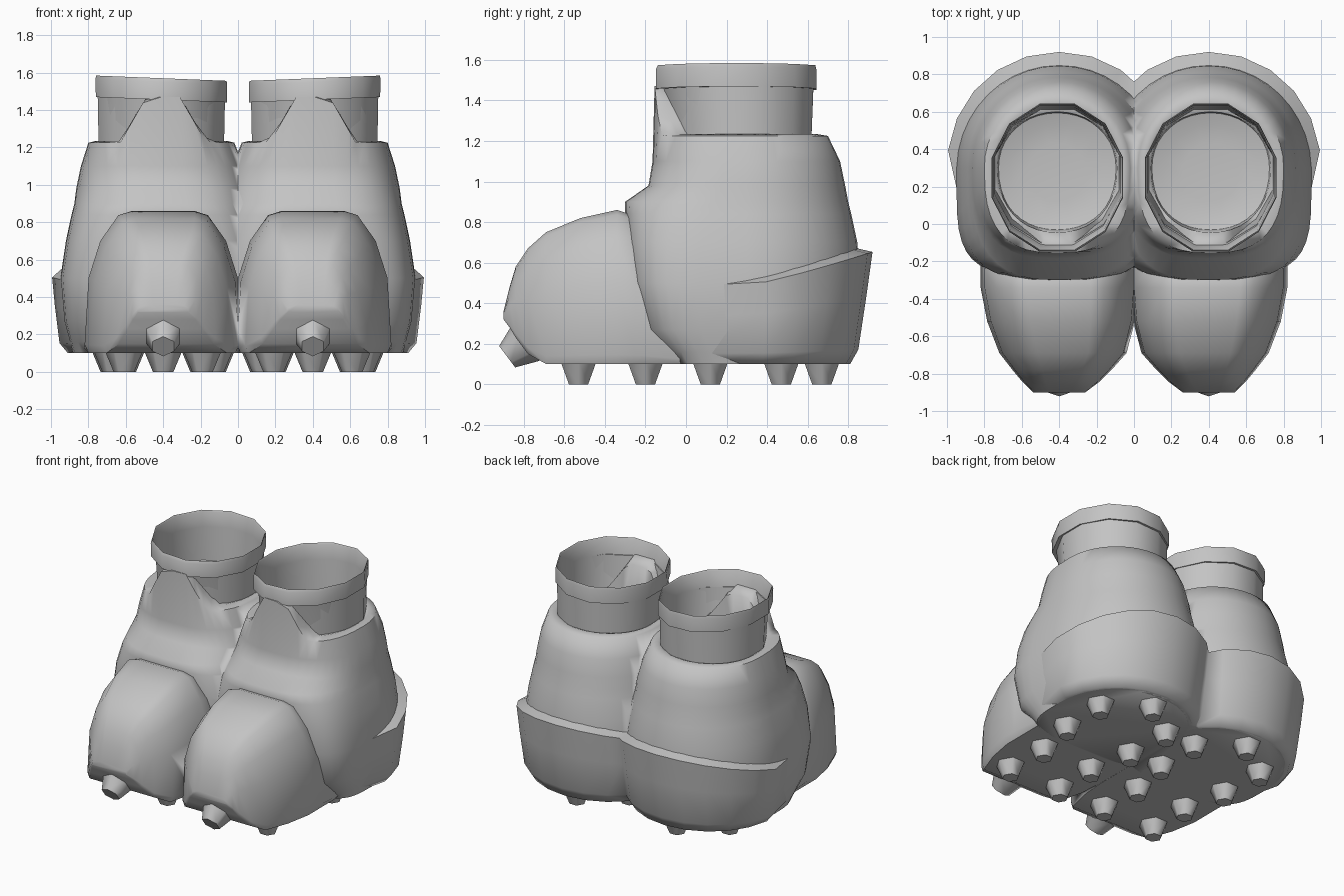
import bpy, bmesh, math
from mathutils import Matrix, Vector

if "Cube" in bpy.data.objects:
    bpy.data.objects.remove(bpy.data.objects["Cube"], do_unlink=True)

CX = 0.4      # centre line of one boot
YC = 0.3      # widest point of the boot, front to back

grey = bpy.data.materials.new("plain_grey")
grey.use_nodes = True
grey.diffuse_color = (0.55, 0.55, 0.55, 1)
bsdf = next(n for n in grey.node_tree.nodes if n.type == "BSDF_PRINCIPLED")
bsdf.inputs["Base Color"].default_value = grey.diffuse_color
bsdf.inputs["Roughness"].default_value = 0.8


def finish(name, bm, angle=40):
    """Cut one boot part at the middle plane, mirror it and shade it."""
    bmesh.ops.recalc_face_normals(bm, faces=bm.faces)
    bmesh.ops.bisect_plane(bm, geom=bm.verts[:] + bm.edges[:] + bm.faces[:],
                           plane_co=(0, 0, 0), plane_no=(1, 0, 0), clear_inner=True)
    mesh = bpy.data.meshes.new(name)
    bm.to_mesh(mesh)
    bm.free()
    mesh.materials.append(grey)
    obj = bpy.data.objects.new(name, mesh)
    bpy.context.collection.objects.link(obj)
    obj.modifiers.new("other_boot", "MIRROR")
    bpy.ops.object.select_all(action="DESELECT")
    obj.select_set(True)
    bpy.context.view_layer.objects.active = obj
    bpy.ops.object.shade_smooth_by_angle(angle=math.radians(angle))


def loft(bm, rings, closed=True, caps=(False, False)):
    rows = [[bm.verts.new(p) for p in ring] for ring in rings]
    n = len(rows[0])
    for a, b in zip(rows, rows[1:]):
        for i in range(n if closed else n - 1):
            j = (i + 1) % n
            bm.faces.new((a[i], a[j], b[j], b[i]))
    for row, cap in zip((rows[0], rows[-1]), caps):
        if cap:
            bm.faces.new(row)


def power(v, e):
    return math.copysign(abs(v) ** e, v)


def clamp(v):
    return max(0, min(1, v))


def outline(t, cx, rx, y_front, y_back, square):
    """Point on a boot outline: round at the heel, squarer at the front."""
    c, s = math.cos(t), math.sin(t)
    n = 2.05 if s >= 0 else square
    depth = y_back - YC if s >= 0 else YC - y_front
    return cx + rx * power(c, 2 / n), YC + depth * power(s, 2 / n)


# Boot upper: stacked outlines (height, centre, half width, front, back, squareness, tongue rise)
upper = [
    (0.10, 0.40, 0.485, -0.08, 0.79, 4, 0),
    (0.16, 0.40, 0.50, -0.11, 0.83, 4.5, 0),
    (0.27, 0.40, 0.53, -0.215, 0.84, 4.5, 0),
    (0.50, 0.40, 0.55, -0.275, 0.86, 4.2, 0),
    (0.70, 0.40, 0.52, -0.295, 0.845, 3.8, 0),
    (0.84, 0.40, 0.49, -0.30, 0.815, 3.2, 0),
    (0.90, 0.40, 0.475, -0.30, 0.80, 2.8, 0),
    (0.98, 0.40, 0.465, -0.185, 0.785, 2.7, 0),
    (1.10, 0.405, 0.435, -0.165, 0.76, 2.7, 0),
    (1.225, 0.41, 0.39, -0.155, 0.70, 2.7, 0.245),
    (1.235, 0.41, 0.35, -0.11, 0.64, 2.4, 0.235),
    (1.22, 0.41, 0.32, -0.045, 0.60, 2.2, 0.21),
    (1.16, 0.41, 0.31, -0.03, 0.59, 2.2, 0),
]
N = 40
bm = bmesh.new()
rings = []
for z, cx, rx, front, back, square, rise in upper:
    ring = []
    for i in range(N):
        x, y = outline(math.tau * i / N, cx, rx, front, back, square)
        peak = clamp((0.23 - abs(x - 0.4)) / 0.14) if y < YC else 0
        ring.append((x, y, z + rise * peak))
    rings.append(ring)
loft(bm, rings, caps=(True, False))
finish("boot_upper", bm, 58)

# Toe cap: arched sections from back to tip (y, centre, half width, bottom, top)
toe = [
    (0.0, 0.40, 0.42, 0.10, 0.50), (-0.25, 0.40, 0.42, 0.10, 0.83),
    (-0.34, 0.40, 0.42, 0.10, 0.86), (-0.52, 0.39, 0.395, 0.10, 0.82),
    (-0.69, 0.38, 0.34, 0.10, 0.75), (-0.78, 0.385, 0.265, 0.15, 0.67),
    (-0.84, 0.39, 0.21, 0.23, 0.58), (-0.87, 0.395, 0.175, 0.28, 0.48),
    (-0.90, 0.40, 0.14, 0.32, 0.36),
]
half = [(0.95, 0), (1, 0.06), (0.95, 0.53), (0.8, 0.79), (0.57, 0.97), (0.4, 1)]
arch = half + [(-u, v) for u, v in reversed(half)]
bm = bmesh.new()
loft(bm, [[(cx + u * w, y, lo + v * (hi - lo)) for u, v in arch] for y, cx, w, lo, hi in toe],
     caps=(True, True))
finish("toe_cap", bm)

# Heel cup: a raised band around the back, rising towards the heel (height share, half width, back)
cup = [(0, 0.46, 0.77), (0, 0.515, 0.81), (0.13, 0.56, 0.85), (0.6, 0.585, 0.89),
       (0.97, 0.60, 0.92), (1.05, 0.53, 0.84)]
M = 12
bm = bmesh.new()
rings = []
for share, rx, back in cup:
    ring = []
    for i in range(M + 1):
        t = -0.14 + (math.pi + 0.28) * i / M
        inset = 0.07 if i in (0, M) else 0
        x, y = outline(t, CX, rx - inset, -0.25, back, 4)
        top = 0.5 + 0.17 * clamp((y - 0.3) / 0.62) ** 1.2
        ring.append((x, y, 0.1 + share * (top - 0.1)))
    rings.append(ring)
loft(bm, rings, closed=False)
finish("heel_cup", bm, 68)

# Collar with a thin flared rim and a shallow floor inside (height, half width, front, back)
collar = [
    (1.20, 0.335, -0.07, 0.62), (1.455, 0.34, -0.10, 0.63),
    (1.455, 0.35, -0.15, 0.645), (1.55, 0.352, -0.15, 0.645), (1.57, 0.349, -0.14, 0.64),
    (1.56, 0.342, -0.135, 0.635), (1.455, 0.335, -0.11, 0.628), (1.19, 0.33, -0.06, 0.612),
    (1.165, 0.25, 0.02, 0.53), (1.155, 0.15, 0.12, 0.43),
]
bm = bmesh.new()
rings = []
for z, rx, front, back in collar:
    ring = []
    for i in range(12):
        t = math.tau * (i + 0.5) / 12
        c, s = math.cos(t) / math.cos(math.pi / 12), math.sin(t)
        tilt = 0.04 * c * rx if z > 1.4 else 0
        ring.append((0.41 + rx * c, (front + back) / 2 + (back - front) / 2 * s * 1.03, z + tilt))
    rings.append(ring)
loft(bm, rings, caps=(False, True))
finish("collar", bm)


def stud(bm, base, direction, r_base, r_tip, length):
    """Six-sided tapered stud pointing along a direction."""
    d = Vector(direction).normalized()
    turn = Vector((0, 0, 1)).rotation_difference(d).to_matrix().to_4x4()
    bmesh.ops.create_cone(
        bm, cap_ends=True, segments=6, radius1=r_base, radius2=r_tip, depth=length,
        matrix=Matrix.Translation(Vector(base) + d * length / 2) @ turn)


# Sole studs in pairs, with a single one at the heel
bm = bmesh.new()
for y, spread in ((-0.53, 0.21), (-0.2, 0.2), (0.12, 0.27), (0.47, 0.28), (0.67, 0)):
    for side in ((-1, 1) if spread else (0,)):
        stud(bm, (CX + side * spread, y, 0.12), (0, 0, -1), 0.105, 0.055, 0.12)
finish("sole_studs", bm, 60)

# Toe spike
bm = bmesh.new()
stud(bm, (CX, -0.79, 0.205), (0, -0.8, -0.6), 0.112, 0.066, 0.115)
finish("toe_spike", bm, 60)
